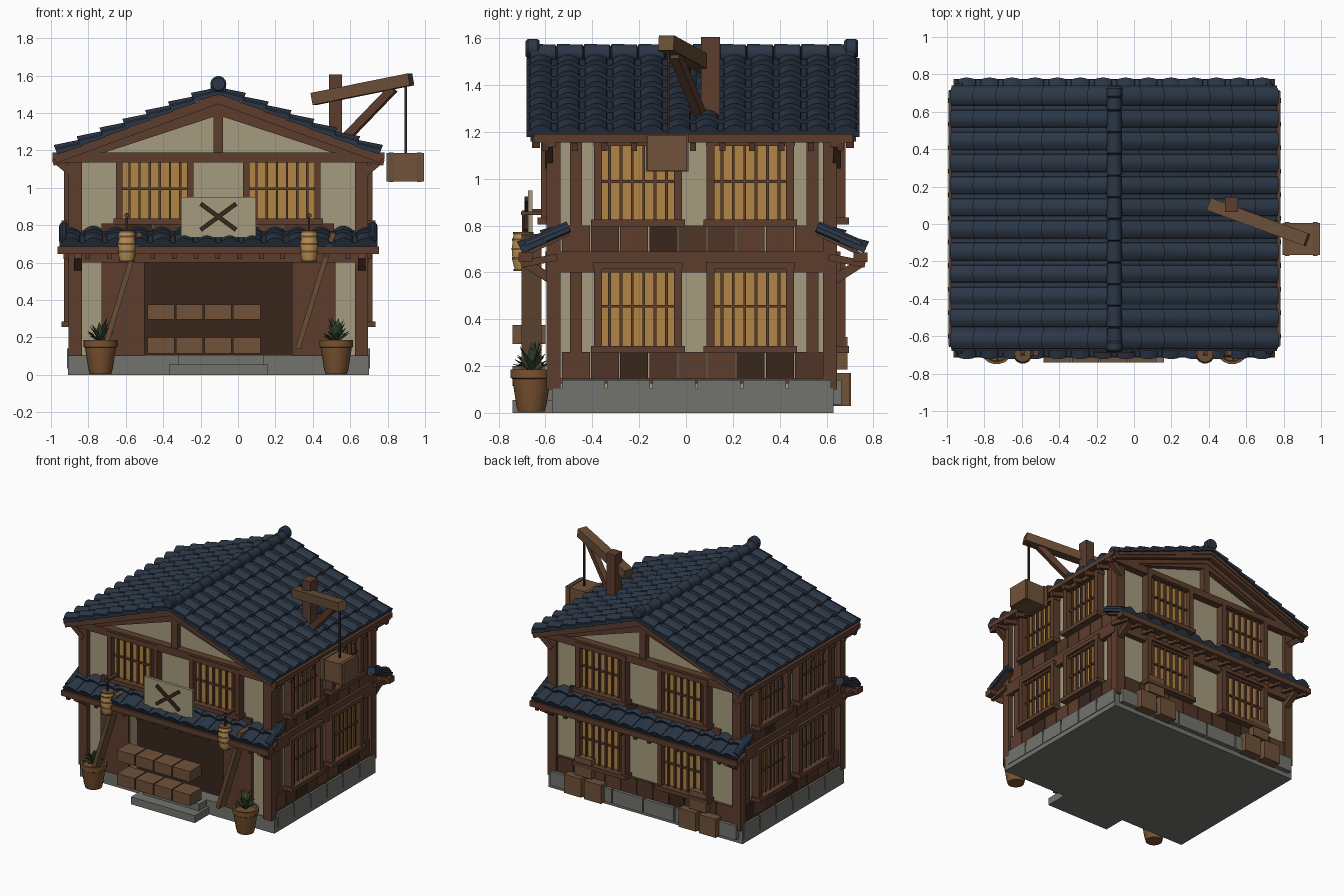
import bpy, bmesh, math, random
from mathutils import Vector as V

if "Cube" in bpy.data.objects:
    bpy.data.objects.remove(bpy.data.objects["Cube"])

random.seed(4)
COL = dict(wood=(.107, .047, .026), dark=(.04, .02, .012), cream=(.38, .33, .21), amber=(.44, .24, .06),
           tile=(.024, .037, .06), stone=(.17, .17, .155), crate=(.16, .085, .042), oak=(.14, .075, .038),
           pot=(.19, .085, .03), leaf=(.035, .075, .03), plank=(.08, .036, .02), paper=(.5, .28, .08))
MAT = {}
for k, c in COL.items():
    MAT[k] = bpy.data.materials.new(k)
    MAT[k].diffuse_color = (*c, 1)
parts = {}
CX = -.105


def bm_for(name, mat):
    return parts.setdefault((name, mat), bmesh.new())


def hexa(name, mat, vs):
    bm = bm_for(name, mat)
    v = [bm.verts.new(p) for p in vs]
    for f in ((0, 1, 2, 3), (4, 5, 6, 7), (0, 1, 5, 4), (1, 2, 6, 5), (2, 3, 7, 6), (3, 0, 4, 7)):
        bm.faces.new([v[i] for i in f])


def box(name, mat, x0, x1, y0, y1, z0, z1):
    hexa(name, mat, [(x, y, z) for z in (z0, z1) for x, y in ((x0, y0), (x1, y0), (x1, y1), (x0, y1))])


def beam(name, mat, p, q, w, h):
    p, q = V(p), V(q)
    d = (q - p).normalized()
    s = d.cross(V((0, 0, 1)))
    s = s.normalized() if s.length > 1e-4 else V((1, 0, 0))
    u = s.cross(d)
    hexa(name, mat, [o + s * a * w / 2 + u * b * h / 2 for o in (p, q)
                     for a, b in ((-1, -1), (1, -1), (1, 1), (-1, 1))])


def lathe(name, mat, c, prof, n=16, axis=(0, 0, 1)):
    bm = bm_for(name, mat)
    rot = V((0, 0, 1)).rotation_difference(V(axis))
    rings = [[bm.verts.new(V(c) + rot @ V((r * math.cos(6.28319 * i / n), r * math.sin(6.28319 * i / n), z)))
              for i in range(n)] for r, z in prof]
    for a, b in zip(rings, rings[1:]):
        for i in range(n):
            bm.faces.new((a[i], a[(i + 1) % n], b[(i + 1) % n], b[i]))
    bm.faces.new(rings[0])
    bm.faces.new(rings[-1])


def tiles(name, o, across, down, cols, rows):
    """Overlapping courses of arched tiles covering the patch o + across x down."""
    o, across, down = V(o), V(across), V(down)
    n = across.cross(down).normalized()
    n = n if n.z > 0 else -n
    bm = bm_for(name, 'tile')
    prof = [(0, .008), (.1, .008)] + [(.12 + .76 * a / 6, .014 + .02 * math.sin(math.pi * a / 6)) for a in range(7)] + [(.9, .008)]
    line = [((c + t) / cols, h) for c in range(cols) for t, h in prof] + [(1, .008)]
    for r in range(rows):
        a, b = down * (r / rows), down * ((r + 1.06) / rows)
        loops = []
        for t, h in line:
            e = o + across * t
            loops.append([bm.verts.new(p) for p in (e + a + n * h * .8, e + b + n * (h + .016),
                                                    e + b - n * .004, e + a - n * .01)])
        for p, q in zip(loops, loops[1:]):
            for i in range(4):
                bm.faces.new((p[i], p[(i + 1) % 4], q[(i + 1) % 4], q[i]))
        bm.faces.new(loops[0])
        bm.faces.new(loops[-1])


# faces of the house: box given along the wall (u), outward (d) and up (z)
def fbox(face, name, mat, u0, u1, d0, d1, z0, z1):
    if face == 'front': box(name, mat, u0, u1, -.56 - d1, -.56 - d0, z0, z1)
    elif face == 'back': box(name, mat, u0, u1, .62 + d0, .62 + d1, z0, z1)
    elif face == 'right': box(name, mat, .66 + d0, .66 + d1, u0, u1, z0, z1)
    else: box(name, mat, -.87 - d1, -.87 - d0, u0, u1, z0, z1)


def window(face, u0, u1, z0, z1):
    fbox(face, 'window_pane', 'amber', u0, u1, 0, .02, z0, z1)
    for u in (u0, u1):
        fbox(face, 'window_jamb', 'wood', u - .017, u + .017, 0, .06, z0 - .01, z1)
    fbox(face, 'window_sill', 'wood', u0 - .03, u1 + .03, 0, .075, z0 - .025, z0 + .005)
    fbox(face, 'window_head', 'wood', u0 - .02, u1 + .02, 0, .06, z1 - .015, z1 + .015)
    for i in range(1, 7):
        u = u0 + (u1 - u0) * i / 7
        fbox(face, 'window_bar', 'wood', u - .006, u + .006, .02, .038, z0, z1)
    for z in (z0 + (z1 - z0) * .5,):
        fbox(face, 'window_bar', 'wood', u0, u1, .02, .034, z - .006, z + .006)


def planks(face, u0, u1, z0, z1, n):
    w = (u1 - u0) / n
    for i in range(n):
        fbox(face, 'wainscot', random.choice(('wood', 'plank', 'dark')), u0 + i * w, u0 + i * w + w * .96, 0, .022, z0, z1)


# stone foundation, stone facing and steps
box('foundation', 'stone', -.91, .70, -.57, .63, 0, .105)
for f, a, b in (('right', -.53, .63), ('left', -.53, .63), ('back', -.88, .67)):
    w = (b - a) / 6
    for i in range(6):
        fbox(f, 'foundation_block', 'stone', a + i * w, a + i * w + w - .01, -.05, .045, .035, .14)
box('step_lower', 'stone', -.37, .16, -.74, -.56, 0, .055)
box('step_upper', 'stone', -.32, .14, -.66, -.56, .05, .105)

# plaster walls, gable prism and dark doorway
box('upper_wall', 'cream', -.87, .66, -.56, .62, .62, 1.18)
box('lower_wall', 'cream', -.87, .66, -.46, .62, .1, .64)
for x0, x1 in ((-.87, -.5), (.29, .66)):
    box('lower_wall', 'cream', x0, x1, -.56, -.45, .1, .64)
box('doorway_back', 'dark', -.5, .29, -.475, -.455, .1, .66)
for x0, x1 in ((-.73, -.5), (.29, .52)):
    box('door_side_panel', 'wood', x0, x1, -.585, -.46, .1, .66)
bm = bm_for('gable_wall', 'cream')
ends = [[bm.verts.new((x, y, z)) for x, z in ((-.87, 1.17), (.66, 1.17), (CX, 1.475))] for y in (-.56, .62)]
for e in ends: bm.faces.new(e)
for i in range(3):
    bm.faces.new((ends[0][i], ends[0][(i + 1) % 3], ends[1][(i + 1) % 3], ends[1][i]))

# windows and wainscot on every face
for f in ('right', 'left'):
    for u in (-.375, .105):
        window(f, u, u + .34, .82, 1.155)
        window(f, u, u + .34, .28, .63)
    planks(f, -.53, .59, .69, .80, 9)
    planks(f, -.53, .59, .14, .26, 9)
    fbox(f, 'mid_beam', 'wood', -.56, .62, 0, .04, .6, .69)
    fbox(f, 'low_rail', 'wood', -.56, .62, 0, .03, .125, .15)
for f in ('front', 'back'):
    for u in (-.635, .045):
        window(f, u, u + .38, .83, 1.16)
        if f == 'back': window(f, u, u + .38, .28, .63)
    planks(f, -.73, .52, .69, .81, 9)
    fbox(f, 'mid_beam', 'wood', -.87, .66, 0, .04, .6, .69)
planks('back', -.83, .62, .14, .26, 11)

# corner posts
for x in (-.87, .66):
    for y in (-.565, .615):
        box('corner_post', 'wood', x - .035, x + .035, y - .03, y + .03, .1, 1.18)
    for y in (-.47, .54):
        box('side_stud', 'wood', x - .02, x + .02, y - .025, y + .025, .13, 1.18)

# gable timbers, bargeboards and eave brackets, front and back
for y, s in ((-.585, -1), (.645, 1)):
    box('tie_beam', 'wood', -.99, .78, y - .03, y + .03, 1.135, 1.19)
    box('king_post', 'wood', CX - .026, CX + .026, y - .02, y + .02, 1.17, 1.47)
    for m in (-1, 1):
        beam('gable_strut', 'wood', (CX + m * .66, y, 1.19), (CX + m * .02, y, 1.40), .04, .035)
        beam('bargeboard', 'wood', (CX, y + s * .055, 1.475), (CX + m * .875, y + s * .055, 1.155), .035, .05)
        beam('gable_rafter', 'wood', (CX, y, 1.45), (CX + m * .8, y, 1.155), .05, .05)
        beam('eave_bracket', 'wood', (CX + m * .87, y, 1.15), (CX + m * .76, y, 1.06), .035, .04)

# main roof: deck, tiles, eave rails, rafters
L, H = .855, .325
for m in (-1, 1):
    beam('roof_deck', 'wood', (CX, .03, 1.49), (CX + m * .85, .03, 1.17), 1.39, .025)
    tiles('roof_tile', (CX, -.68, 1.51), (0, 1.42, 0), (m * L, 0, -H), 12, 7)
    x = CX + m * .872
    box('eave_rail', 'wood', x - .016, x + .016, -.65, .71, 1.155, 1.19)
    for i in range(11):
        y = -.6 + i * .126
        beam('eave_rafter', 'wood', (CX + m * .74, y, 1.175), (CX + m * .885, y, 1.135), .025, .035)
for i in range(12):
    y = -.67 + i * .116
    lathe('ridge_tile', 'tile', (CX, y, 1.535), [(.03, 0), (.042, .005), (.038, .112), (.03, .116)], 14, (0, 1, 0))
for y in (-.685, .675):
    lathe('ridge_end', 'tile', (CX, y, 1.555), [(.034, 0), (.043, .01), (.043, .05), (.034, .06)], 14, (0, 1, 0))

# skirt roofs across the front and back
for s, y0 in ((-1, -.50), (1, .56)):
    tiles('skirt_tile', (-.955, y0, .785), (1.70, 0, 0), (0, s * .195, -.095), 14, 2)
    beam('skirt_deck', 'wood', (CX, y0, .765), (CX, y0 + s * .18, .68), 1.66, .015)
    ye = y0 + s * .185
    box('skirt_beam', 'wood', -.965, .755, ye - .03, ye + .03, .645, .685)
    for x in (-.93, .72):
        lathe('skirt_end_roll', 'tile', (x, y0, .795), [(.026, 0), (.026, .2)], 10, (0, s * .195, -.085))
        beam('skirt_bracket', 'wood', (x * .92, ye, .64), (x * .92, y0 + s * .06, .56), .04, .04)
    for i in range(15):
        x = -.92 + i * .116
        beam('skirt_rafter', 'wood', (x, y0 + s * .05, .665), (x, ye + s * .02, .635), .025, .03)

# signboard with crossed slats
box('sign_board', 'cream', -.305, .095, -.675, -.655, .735, .95)
for m in (-1, 1):
    beam('sign_slat', 'dark', (CX - .095, -.682, .845 - m * .07), (CX + .095, -.682, .845 + m * .07), .014, .024)
box('sign_support', 'wood', -.2, -.01, -.66, -.55, .85, .87)

# lanterns on brackets, leaning boards, potted plants
for i in range(2):
    x = (-.595, .38)[i]
    lathe('lantern', 'paper', (x, -.695, .615), [(.038, 0), (.046, .03), (.05, .08), (.046, .13), (.04, .15)], 14)
    for z, r in ((.605, .042), (.655, .05), (.695, .052), (.735, .05), (.762, .044)):
        lathe('lantern_band', 'oak', (x, -.695, z), [(r, 0), (r, .01)], 14)
    box('lantern_rod', 'dark', x - .006, x + .006, -.701, -.689, .77, .865)
    box('lantern_arm', 'wood', x - .012, x + .012, -.705, -.56, .845, .86)
    x = (-.715, .32)[i]
    beam('leaning_board', 'oak', (x, -.66, .14), (x + .19, -.66, .76), .085, .028)
    x = (-.735, .525)[i]
    lathe('plant_pot', 'pot', (x, -.66, .005),
          [(.058, 0), (.066, .03), (.083, .14), (.09, .145), (.09, .18), (.076, .18), (.072, .16)], 18)
    bm = bm_for('plant_leaf', 'leaf')
    for k in range(22):
        a, up = k * 2.4, random.uniform(.3, 1.0)
        d, t = V((math.cos(a), math.sin(a), 0)), V((-math.sin(a), math.cos(a), 0))
        o, r = V((x, -.66, .17)), .09 * (1.15 - up * .7)
        mid, tip = o + d * r * .6 + V((0, 0, .1 * up)), o + d * r + V((0, 0, .15 * up - .01))
        v = [bm.verts.new(p) for p in (o, mid + t * .013, tip, mid - t * .013, mid + V((0, 0, -.006)))]
        for f in ((0, 1, 2, 3), (0, 4, 1), (1, 4, 2), (2, 4, 3), (3, 4, 0)):
            bm.faces.new([v[j] for j in f])

# goods on display and crates stacked behind
for z0, z1 in ((.295, .375), (.115, .2)):
    for i in range(4):
        box('display_crate', 'crate', -.485 + i * .153, -.34 + i * .153, -.74, -.60, z0, z1)
for x in (.37, -.58):
    for dx, z, y in ((-.09, .03, .63), (.08, .03, .625), (0, .185, .615)):
        box('back_crate', 'crate', x + dx - .07, x + dx + .07, y, y + .075, z, z + .14)

# hoist: post, boom, brace, rope and load
box('hoist_post', 'wood', .487, .557, .065, .145, 1.22, 1.605)
beam('hoist_boom', 'oak', (.405, .105, 1.475), (.925, -.085, 1.58), .07, .065)
beam('hoist_brace', 'wood', (.56, .07, 1.25), (.83, -.045, 1.53), .04, .045)
box('hoist_rope', 'dark', .891, .903, -.082, -.07, 1.17, 1.56)
box('hoist_crate', 'crate', .795, .995, -.165, .005, 1.035, 1.185)
for x in (.82, .97):
    box('hoist_crate_strap', 'oak', x - .012, x + .012, -.17, .01, 1.03, 1.19)

# turn every part into an object
SMOOTH = ('roof_tile', 'skirt_tile', 'ridge_tile', 'ridge_end', 'skirt_end_roll', 'lantern', 'lantern_band', 'plant_pot')
for (name, mat), bm in parts.items():
    bmesh.ops.recalc_face_normals(bm, faces=bm.faces)
    me = bpy.data.meshes.new(name)
    bm.to_mesh(me)
    bm.free()
    me.materials.append(MAT[mat])
    ob = bpy.data.objects.new(name, me)
    bpy.context.collection.objects.link(ob)
    if name in SMOOTH:
        bpy.ops.object.select_all(action='DESELECT')
        ob.select_set(True)
        bpy.context.view_layer.objects.active = ob
        bpy.ops.object.shade_smooth_by_angle(angle=math.radians(35))

for m in bpy.data.materials:
    if m.users and not m.is_grease_pencil:
        m.use_nodes = True
        m.node_tree.nodes["Principled BSDF"].inputs["Base Color"].default_value = m.diffuse_color
